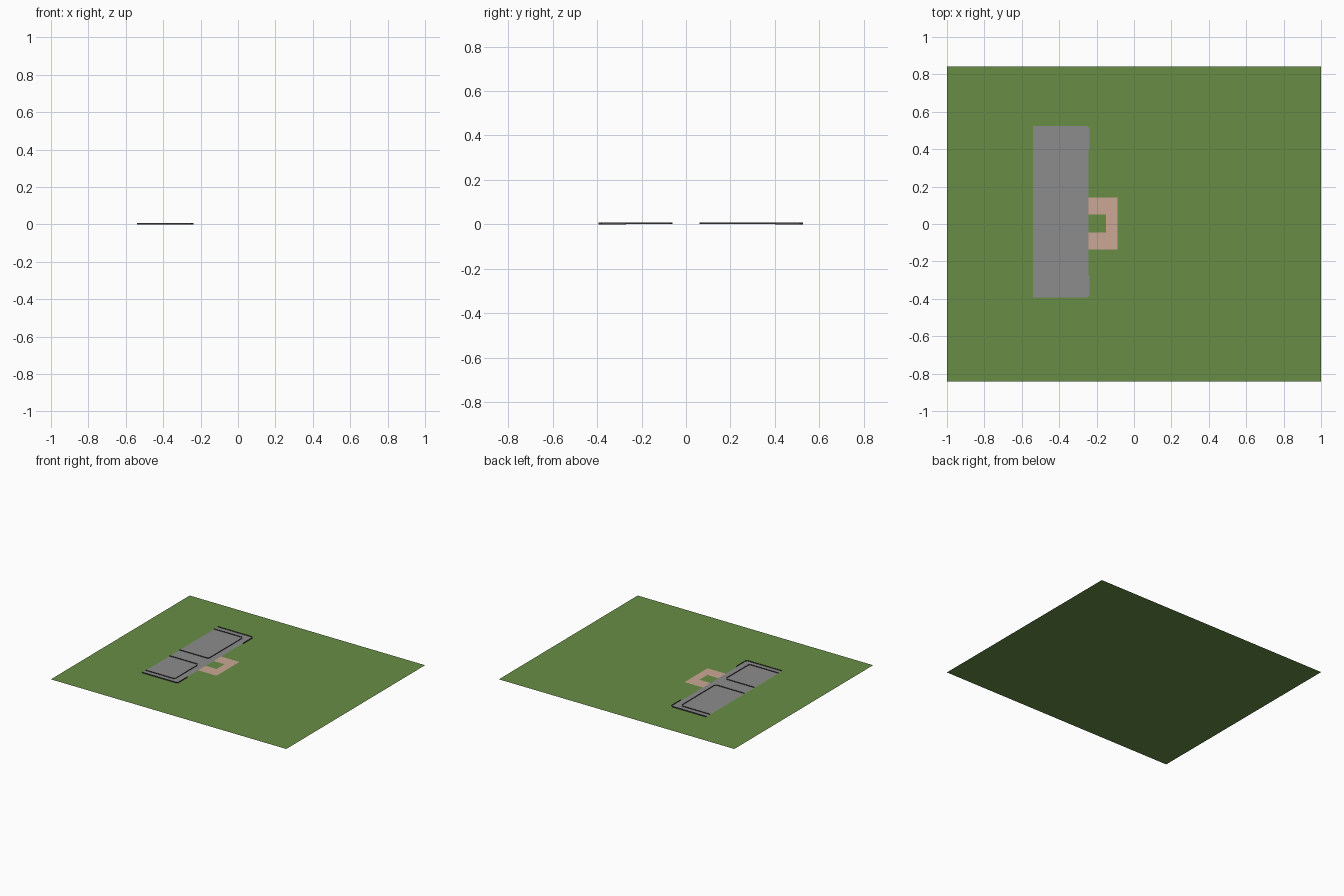
import bpy, bmesh

if "Cube" in bpy.data.objects:
    bpy.data.objects.remove(bpy.data.objects["Cube"])

def material(name, rgb):
    m = bpy.data.materials.new(name)
    m.diffuse_color = (*rgb, 1)
    m.use_nodes = True
    m.node_tree.nodes["Principled BSDF"].inputs["Base Color"].default_value = m.diffuse_color
    return m

GRASS = material("grass green", (0.138, 0.27, 0.061))
ASPHALT = material("asphalt grey", (0.27, 0.265, 0.265))
PAVING = material("paving pink", (0.60, 0.39, 0.30))
KERB = material("kerb dark grey", (0.07, 0.07, 0.075))

def finish(bm, name, mat):
    me = bpy.data.meshes.new(name)
    bm.to_mesh(me)
    bm.free()
    me.materials.append(mat)
    ob = bpy.data.objects.new(name, me)
    bpy.context.collection.objects.link(ob)
    return ob

def sheet(name, outline, z, mat):
    """Flat counter-clockwise outline at height z."""
    bm = bmesh.new()
    f = bm.faces.new([bm.verts.new((x, y, z)) for x, y in outline])
    f.normal_update()
    if f.normal.z < 0:
        f.normal_flip()
    return finish(bm, name, mat)

def upright(name, path, z0, z1, mat):
    """Thin upright strip along an open path."""
    bm = bmesh.new()
    cols = [(bm.verts.new((x, y, z0)), bm.verts.new((x, y, z1))) for x, y in path]
    for (a, b), (c, d) in zip(cols, cols[1:]):
        bm.faces.new((a, c, d, b))
    return finish(bm, name, mat)

L, R, C = -0.54, -0.238, 0.012      # road left edge, right edge, corner cut
B, T = -0.393, 0.525                # road ends
S = -0.243                          # right edge along the straight

# lawn
sheet("lawn", [(-1, -0.842), (1, -0.842), (1, 0.842), (-1, 0.842)], 0, GRASS)

# parking area with softened corners
sheet("parking_area", [(L, B), (R - C, B), (R, B + C), (R, -0.28), (S, -0.27),
                       (S, 0.39), (R, 0.40), (R, T - C), (R - C, T), (L, T)], 0.002, ASPHALT)

# U-shaped footpath
sheet("footpath", [(S, -0.136), (-0.087, -0.136), (-0.087, 0.142), (S, 0.142), (S, 0.051),
                   (-0.15, 0.051), (-0.15, -0.045), (S, -0.045)], 0.002, PAVING)

# kerbs at both ends and around the two bays, open on the left
TOP = 0.008
for label, end, inner, turn in (("back", T, 0.48, 0.40), ("front", B, -0.35, -0.27)):
    s = 1 if end > 0 else -1
    upright(label + "_outer_kerb", [(L, end), (R - C, end), (R, end - s * C), (R, turn)],
            0, TOP, KERB)
    x, near = -0.292, s * 0.06
    upright(label + "_bay_kerb", [(L, inner), (x - C, inner), (x, inner - s * C),
                                  (x, near + s * C), (x - C, near), (L, near)],
            0.002, TOP, KERB)
